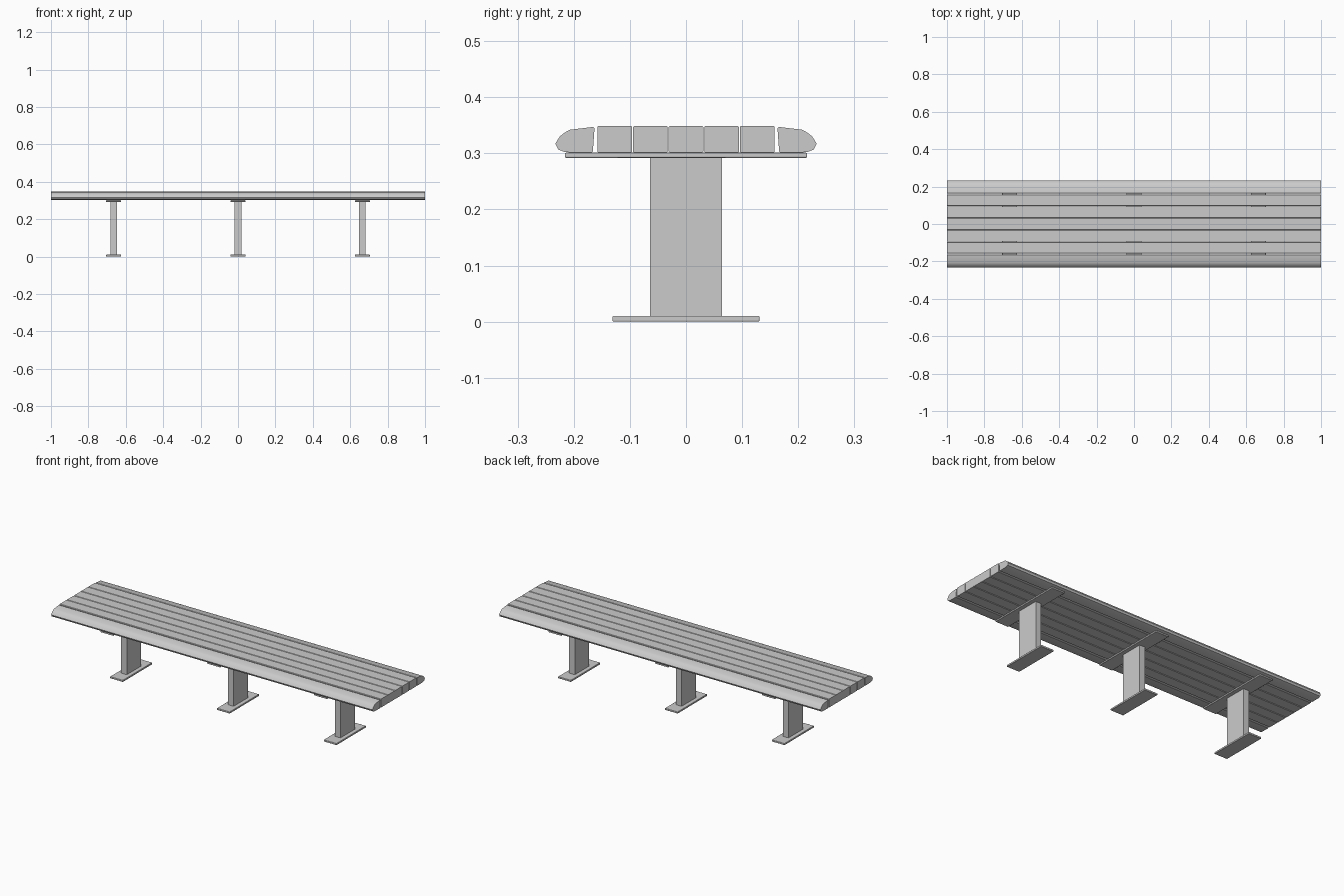
import bpy

if "Cube" in bpy.data.objects:
    bpy.data.objects.remove(bpy.data.objects["Cube"])


def extrude_x(name, profile, x0, x1, bevel=0.0):
    """Solid made by sweeping a (y, z) profile along x."""
    n = len(profile)
    verts = [(x, y, z) for x in (x0, x1) for y, z in profile]
    faces = [tuple(reversed(range(n))), tuple(range(n, 2 * n))]
    faces += [(i, (i + 1) % n, n + (i + 1) % n, n + i) for i in range(n)]
    area = sum(a[0] * b[1] - b[0] * a[1] for a, b in zip(profile, profile[1:] + profile[:1]))
    if area < 0:
        faces = [tuple(reversed(f)) for f in faces]
    mesh = bpy.data.meshes.new(name)
    mesh.from_pydata(verts, [], faces)
    ob = bpy.data.objects.new(name, mesh)
    bpy.context.collection.objects.link(ob)
    if bevel:
        mod = ob.modifiers.new("bevel", "BEVEL")
        mod.width = bevel
        mod.segments = 2
    bpy.ops.object.select_all(action="DESELECT")
    ob.select_set(True)
    bpy.context.view_layer.objects.active = ob
    bpy.ops.object.shade_smooth_by_angle()
    return ob


def rounded_rect(y, hw, z0, z1, c):
    """Rectangle profile with clipped corners."""
    return [(y - hw + c, z0), (y + hw - c, z0), (y + hw, z0 + c), (y + hw, z1 - c),
            (y + hw - c, z1), (y - hw + c, z1), (y - hw, z1 - c), (y - hw, z0 + c)]


def box(name, x, hx, hy, z0, z1, bevel=0.0):
    profile = [(-hy, z0), (hy, z0), (hy, z1), (-hy, z1)]
    return extrude_x(name, profile, x - hx, x + hx, bevel)


# Five flat middle slats
for i in range(5):
    extrude_x(f"middle_slat_{i + 1}", rounded_rect((i - 2) * 0.0635, 0.0308, 0.301, 0.349, 0.002), -1, 1)

# Rounded front and back edge slats
edge = [(0.168, 0.301), (0.216, 0.302), (0.228, 0.307), (0.233, 0.317), (0.225, 0.330),
        (0.216, 0.337), (0.207, 0.342), (0.165, 0.347), (0.163, 0.345), (0.166, 0.303)]
for name, side in (("front_edge_slat", -1), ("back_edge_slat", 1)):
    extrude_x(name, [(side * y, z) for y, z in edge], -1, 1)

# Three pedestals: foot plate, post and slat support
for name, x in (("left", -0.665), ("middle", 0), ("right", 0.665)):
    box(f"{name}_foot_plate", x, 0.04, 0.131, 0, 0.01, 0.002)
    box(f"{name}_post", x, 0.0175, 0.064, 0.009, 0.293)
    box(f"{name}_slat_support", x, 0.04, 0.216, 0.292, 0.301, 0.002)
